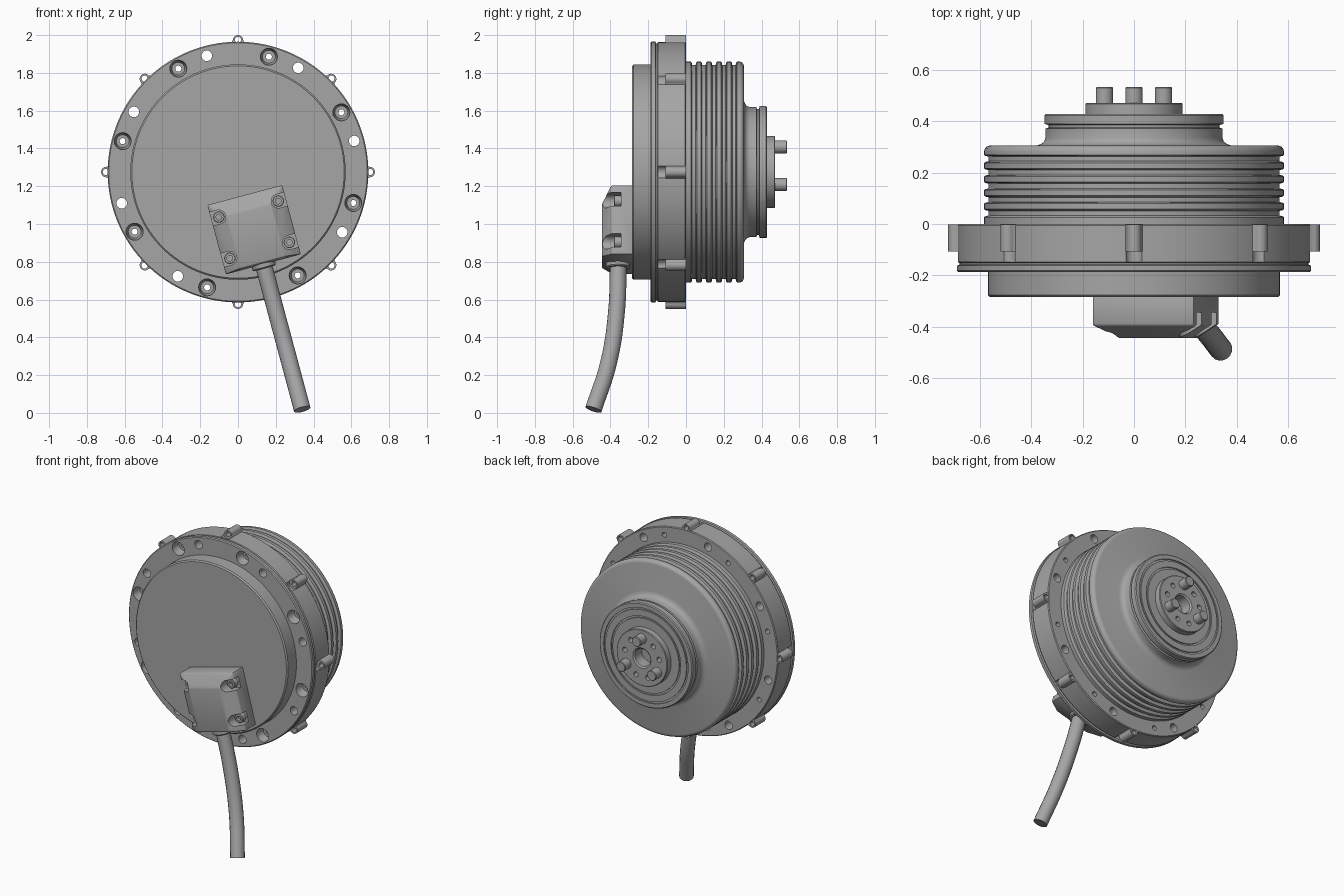
import bpy, bmesh
from math import cos, sin, pi, radians
from mathutils import Matrix, Vector

if "Cube" in bpy.data.objects:
    bpy.data.objects.remove(bpy.data.objects["Cube"])

GREY = (0.38, 0.38, 0.38, 1)
metal = bpy.data.materials.new("grey_metal")
metal.use_nodes = True
metal.diffuse_color = GREY
metal.node_tree.nodes["Principled BSDF"].inputs["Base Color"].default_value = GREY

AXIS = Matrix.Translation((0, 0, 1.275))
BOX = Matrix.Translation((0.085, 0, 0.97)) @ Matrix.Rotation(radians(-15), 4, 'Y')


def around(angle, radius):
    """Frame on a circle about the main axis; x points outward."""
    return AXIS @ Matrix.Rotation(radians(-angle), 4, 'Y') @ Matrix.Translation((radius, 0, 0))


def lathe(bm, profile, frame, segs=24):
    """Revolve (radius, y) points about the local y axis."""
    rings = []
    for r, y in profile:
        if r == 0:
            rings.append([bm.verts.new(frame @ Vector((0, y, 0)))] * segs)
        else:
            rings.append([bm.verts.new(frame @ Vector((r * cos(2 * pi * i / segs), y, r * sin(2 * pi * i / segs))))
                          for i in range(segs)])
    pairs = list(zip(rings, rings[1:]))
    if profile[0][0] > 0:
        pairs.append((rings[-1], rings[0]))
    for a, b in pairs:
        for i in range(segs):
            j = (i + 1) % segs
            bm.faces.new(dict.fromkeys((a[i], a[j], b[j], b[i])))


def prism(bm, outline, y0, y1, frame):
    """Extrude an (x, z) outline along local y."""
    a, b = ([bm.verts.new(frame @ Vector((x, y, z))) for x, z in outline] for y in (y0, y1))
    bm.faces.new(a)
    bm.faces.new(b[::-1])
    for i in range(len(a)):
        j = (i + 1) % len(a)
        bm.faces.new((a[i], b[i], b[j], a[j]))


def make(name, bm):
    bmesh.ops.recalc_face_normals(bm, faces=bm.faces[:])
    mesh = bpy.data.meshes.new(name)
    bm.to_mesh(mesh)
    bm.free()
    mesh.materials.append(metal)
    obj = bpy.data.objects.new(name, mesh)
    bpy.context.collection.objects.link(obj)
    return obj


def boolean(obj, tool, operation):
    mod = obj.modifiers.new(operation.lower(), 'BOOLEAN')
    mod.operation, mod.object, mod.solver = operation, tool, 'EXACT'
    tool.hide_render = True


def finish(obj, *tools):
    """Apply modifiers, drop the tools and shade."""
    bpy.context.view_layer.update()
    mesh = bpy.data.meshes.new_from_object(obj.evaluated_get(bpy.context.evaluated_depsgraph_get()))
    obj.modifiers.clear()
    obj.data = mesh
    for tool in tools:
        bpy.data.objects.remove(tool)
    bpy.ops.object.select_all(action='DESELECT')
    obj.select_set(True)
    bpy.context.view_layer.objects.active = obj
    bpy.ops.object.shade_smooth_by_angle(angle=radians(32))


# Front cover
bm = bmesh.new()
lathe(bm, [(0, -.285), (.562, -.285), (.57, -.277), (.57, -.1), (0, -.1)], AXIS, 128)
finish(make("front_cover", bm))

# Flange ring
bm = bmesh.new()
lathe(bm, [(.5, -.188), (.684, -.188), (.69, -.182), (.69, -.162), (.68, -.158), (.68, -.152),
           (.688, -.148), (.688, -.005), (.683, 0), (.5, 0)], AXIS, 128)
flange = make("flange", bm)

# Lugs around the rim, flared into the flange
bm = bmesh.new()
tip = [(.01 + .028 * cos(t * pi / 12), .028 * sin(t * pi / 12)) for t in range(-6, 7)]
lug = [(-.05, -.06), (-.016, -.06), (-.006, -.036)] + tip + [(-.006, .036), (-.016, .06), (-.05, .06)]
for k in range(8):
    prism(bm, lug, -.108, -.001, around(45 * k, .687))
lugs = make("lugs", bm)

# Flange holes: plain, counterbored, and lug holes with a screw pocket
bm = bmesh.new()
for k in range(8):
    lathe(bm, [(0, -.3), (.028, -.3), (.028, .1), (0, .1)], around(45 * k + 15, .637))
    lathe(bm, [(0, -.3), (.045, -.3), (.045, -.17), (.034, -.13), (.016, -.13), (.016, .1), (0, .1)],
          around(45 * k + 30, .632))
    lathe(bm, [(0, -.148), (.034, -.148), (.034, -.108), (.016, -.108), (.016, .1), (0, .1)],
          around(45 * k, .7))
holes = make("flange_holes", bm)
boolean(flange, lugs, 'UNION')
boolean(flange, holes, 'DIFFERENCE')
finish(flange, lugs, holes)

# Ribbed rear housing with stepped output hub
R = .585
profile = [(0, -.05), (R, -.05), (R, .02)]
for k in range(5):
    y = .042 + .053 * k
    profile += [(R, y - .016), (R - .005, y - .012), (R - .018, y - .009),
                (R - .018, y + .009), (R - .005, y + .012), (R, y + .016)]
profile += [(R, .285), (.581, .296), (.573, .303), (.562, .306),
            (.38, .306), (.362, .312), (.35, .322), (.345, .336), (.345, .372), (.333, .376), (.333, .386),
            (.349, .39), (.349, .424), (.343, .43)]
for r in (.31, .255):
    profile += [(r + .006, .43), (r + .006, .422), (r - .006, .422), (r - .006, .43)]
profile += [(.19, .43), (.19, .468), (.186, .472), (.068, .472), (.058, .464), (.058, .39), (0, .39)]
bm = bmesh.new()
lathe(bm, profile, AXIS, 128)
housing = make("rear_housing", bm)

# Small holes in the output plate
bm = bmesh.new()
for k in range(3):
    for offset in (-20, 20):
        lathe(bm, [(0, .43), (.017, .43), (.017, .6), (0, .6)], around(120 * k + 30 + offset, .13), 16)
plate_holes = make("plate_holes", bm)
boolean(housing, plate_holes, 'DIFFERENCE')
finish(housing, plate_holes)

# Drive pins
bm = bmesh.new()
for k in range(3):
    lathe(bm, [(0, .44), (.034, .44), (.034, .531), (.03, .535), (0, .535)], around(90 + 120 * k, .133), 32)
finish(make("drive_pins", bm))

# Connector box with sloped front facets
bm = bmesh.new()
for sx in (-1, 1):
    for x, y, z in ((.205, -.27, .19), (.205, -.27, -.19), (.205, -.395, .19), (.205, -.39, -.19),
                    (.12, -.445, .11), (.12, -.445, -.18)):
        bm.verts.new(BOX @ Vector((sx * x, y, z)))
bmesh.ops.convex_hull(bm, input=bm.verts[:])
bmesh.ops.dissolve_limit(bm, angle_limit=radians(2), verts=bm.verts[:], edges=bm.edges[:])
box = make("connector_box", bm)
bevel = box.modifiers.new("bevel", 'BEVEL')
bevel.width, bevel.segments = .007, 2

# Screw pockets open to the sides, and socket screws
bm = bmesh.new()
screws = bmesh.new()
for sx in (-1, 1):
    for sz in (-1, 1):
        frame = BOX @ Matrix.Translation((sx * .163, 0, sz * .113))
        arc = [(-sx * .037 * cos(t * pi / 12), .037 * sin(t * pi / 12)) for t in range(-6, 7)]
        prism(bm, arc + [(sx * .1, .037), (sx * .1, -.037)], -.6, -.345, frame)
        lathe(screws, [(0, -.36), (.015, -.36), (.015, -.382), (.027, -.382), (.03, -.378), (.03, -.335), (0, -.335)],
              frame)
pockets = make("screw_pockets", bm)
boolean(box, pockets, 'DIFFERENCE')
finish(box, pockets)
finish(make("connector_screws", screws))

# Cable collar
bm = bmesh.new()
collar = BOX @ Matrix.Translation((0, -.36, -.19)) @ Matrix.Rotation(radians(-90), 4, 'X')
lathe(bm, [(0, -.03), (.064, -.03), (.064, .016), (.058, .022), (0, .022)], collar, 32)
finish(make("cable_collar", bm))

# Cable bending forward
curve = bpy.data.curves.new("cable_path", 'CURVE')
curve.dimensions = '3D'
curve.bevel_depth, curve.bevel_resolution, curve.use_fill_caps = .045, 6, True
spline = curve.splines.new('BEZIER')
path = [(-.358, -.17), (-.368, -.45), (-.41, -.73), (-.49, -.985)]
spline.bezier_points.add(len(path) - 1)
for point, (y, z) in zip(spline.bezier_points, path):
    point.co = BOX @ Vector((0, y, z))
    point.handle_left_type = point.handle_right_type = 'AUTO'
source = bpy.data.objects.new("cable_source", curve)
bpy.context.collection.objects.link(source)
bpy.context.view_layer.update()
mesh = bpy.data.meshes.new_from_object(source.evaluated_get(bpy.context.evaluated_depsgraph_get()))
bpy.data.objects.remove(source)
mesh.materials.clear()
mesh.materials.append(metal)
cable = bpy.data.objects.new("cable", mesh)
bpy.context.collection.objects.link(cable)
finish(cable)
